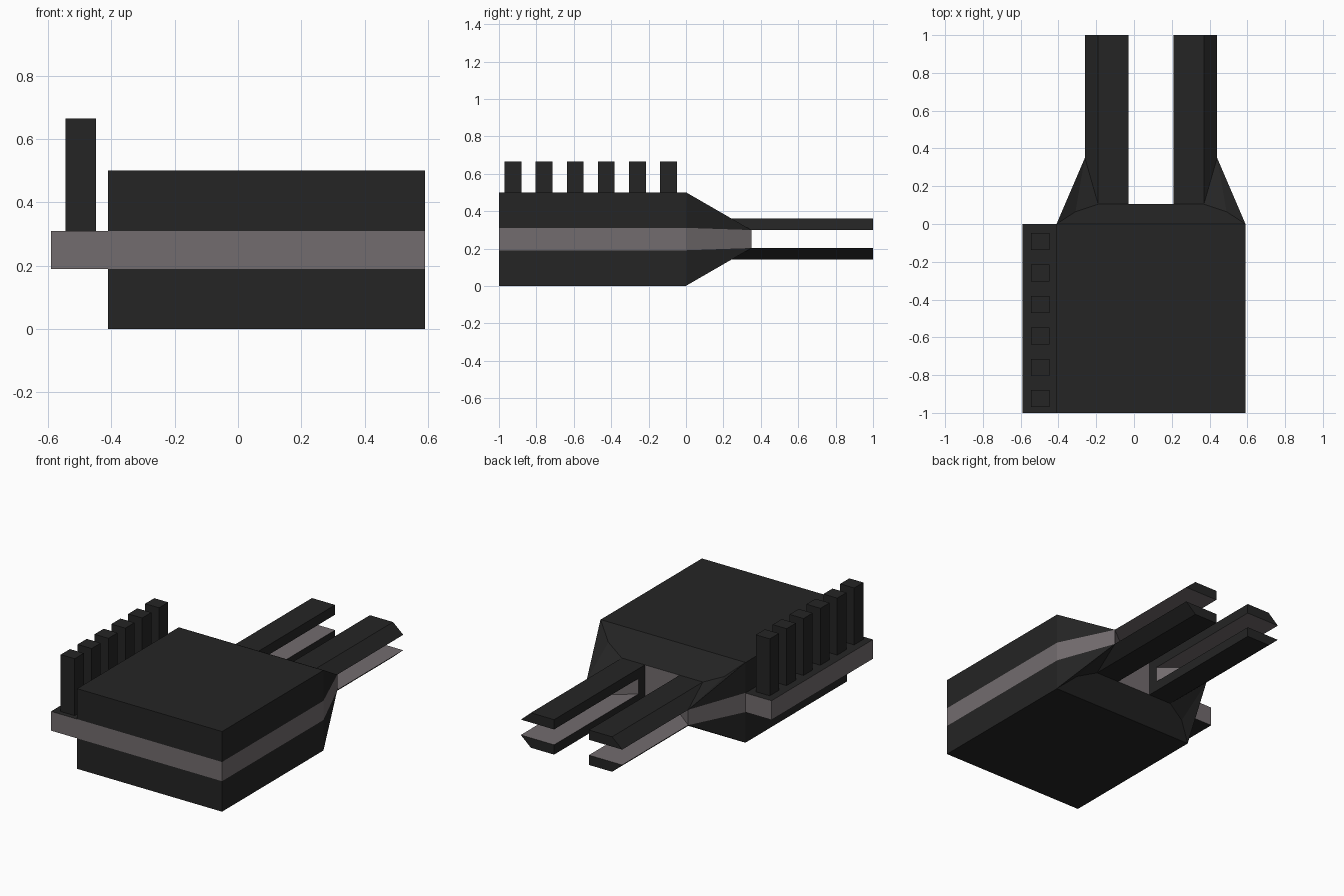
import bpy, bmesh
from mathutils import Vector

cube = bpy.data.objects.get("Cube")
if cube:
    bpy.data.objects.remove(cube, do_unlink=True)


def material(name, rgb):
    m = bpy.data.materials.new(name)
    m.use_nodes = True
    m.diffuse_color = (*rgb, 1)
    bsdf = m.node_tree.nodes["Principled BSDF"]
    bsdf.inputs["Base Color"].default_value = (*rgb, 1)
    bsdf.inputs["Roughness"].default_value = 0.8
    return m


BLACK, GREY = 0, 1
mats = [material("charcoal black", (0.018, 0.018, 0.018)),
        material("warm grey", (0.17, 0.15, 0.157))]


def finish(bm, name, location=(0, 0, 0)):
    mesh = bpy.data.meshes.new(name)
    bm.to_mesh(mesh)
    bm.free()
    for m in mats:
        mesh.materials.append(m)
    ob = bpy.data.objects.new(name, mesh)
    ob.location = location
    bpy.context.collection.objects.link(ob)
    return ob


def box(name, lo, hi, side=BLACK):
    """Box between two corners; its upright faces take the side colour."""
    lo, hi = Vector(lo), Vector(hi)
    bm = bmesh.new()
    bmesh.ops.create_cube(bm, size=1)
    for v in bm.verts:
        v.co = (lo + hi) / 2 + v.co * (hi - lo)
    bm.normal_update()
    for f in bm.faces:
        f.material_index = side if abs(f.normal.z) < 0.5 else BLACK
    return finish(bm, name)


# Main block: two dark halves around a wider grey plate
LEFT, RIGHT, MID = 0.59, -0.41, 0.25
box("lower_block", (RIGHT, -1, 0), (LEFT, 0, 0.19))
box("middle_plate", (-LEFT, -1, 0.19), (LEFT, 0, 0.31), side=GREY)
box("upper_block", (RIGHT, -1, 0.31), (LEFT, 0, 0.5))

# Row of posts on the ledge
for i in range(6):
    y = -0.925 + i * 0.1663
    box(f"post_{i + 1}", (-0.544, y - 0.045, 0.31), (-0.448, y + 0.045, 0.665))

# Neck and forked prongs: corner points of one quarter, about the fork's centre
P = {
    "top_mid": (0, 0, 0.25), "top": (0.5, 0, 0.25),
    "band": (0.5, 0, 0.06), "band_mid": (0.5, 0, 0), "centre": (0, 0, 0),
    "shoulder": (0.4, 0.065, 0.16),
    "root": (0.28, 0.105, 0.109), "crotch": (0.12, 0.105, 0.109),
    "crotch_mid": (0.12, 0.105, 0), "wall": (0, 0.105, 0.109),
    "wall_mid": (0, 0.105, 0),
    "web": (0.12, 0.17, 0.048), "web_mid": (0.12, 0.17, 0),
    "hip": (0.35, 0.35, 0.048), "hip_mid": (0.35, 0.35, 0),
    "tip_in": (0.12, 1, 0.109), "tip_top": (0.28, 1, 0.109),
    "tip_out": (0.35, 1, 0.048), "tip_low": (0.12, 1, 0.048),
}
FACES = [
    ("top_mid top shoulder root crotch wall", BLACK),    # sloped neck
    ("top band hip", BLACK), ("top hip shoulder", BLACK),
    ("shoulder hip root", BLACK),
    ("band band_mid hip_mid hip", GREY),                 # side band
    ("wall crotch crotch_mid wall_mid", GREY),           # wall between prongs
    ("crotch web web_mid crotch_mid", BLACK),            # web joining prongs
    ("web hip hip_mid web_mid", GREY),
    ("crotch root tip_top tip_in", BLACK),               # prong
    ("root hip tip_out tip_top", BLACK),
    ("crotch tip_in tip_low web", BLACK),
    ("web tip_low tip_out hip", GREY),
    ("tip_in tip_top tip_out tip_low", BLACK),
    ("top_mid top band band_mid centre", BLACK),         # hidden cap
]
bm = bmesh.new()
for sx in (1, -1):
    for sz in (1, -1):
        verts = {n: bm.verts.new((x * sx, y, z * sz)) for n, (x, y, z) in P.items()}
        for names, colour in FACES:
            bm.faces.new([verts[n] for n in names.split()]).material_index = colour
bmesh.ops.remove_doubles(bm, verts=bm.verts, dist=0.0005)
bmesh.ops.recalc_face_normals(bm, faces=bm.faces)
hidden = [f for f in bm.faces if all(v.co.y < 0.001 for v in f.verts)]
bmesh.ops.delete(bm, geom=hidden, context='FACES_ONLY')
finish(bm, "forked_neck", ((LEFT + RIGHT) / 2, 0, MID + 0.001))
